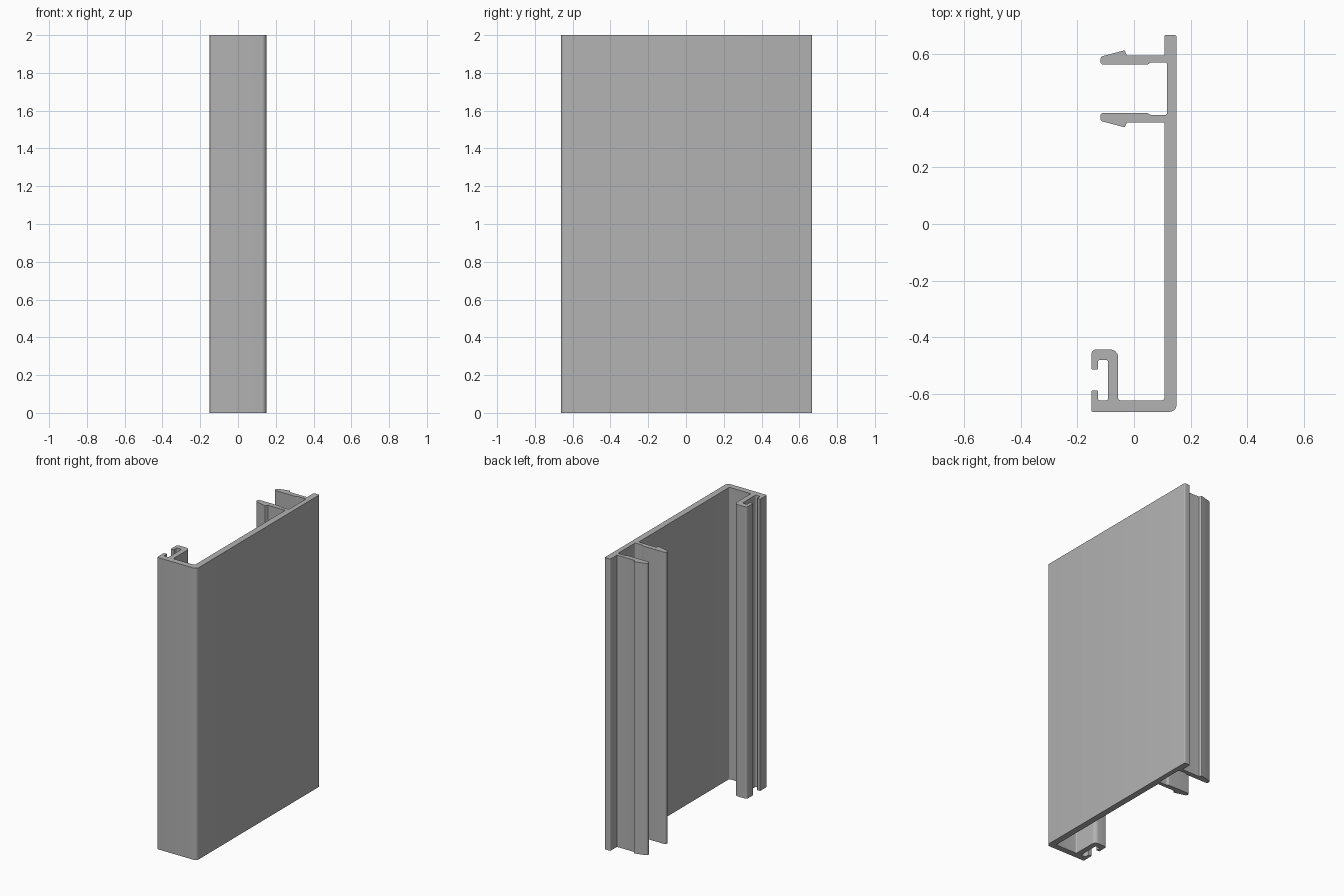
import bpy
import bmesh
import math
from mathutils import Vector

if "Cube" in bpy.data.objects:
    bpy.data.objects.remove(bpy.data.objects["Cube"], do_unlink=True)

LENGTH = 2.0
CLIP_AXIS = 0.477  # the two snap clips mirror about this y

# Material
metal = bpy.data.materials.new("plain grey")
metal.use_nodes = True
grey = (0.45, 0.45, 0.45, 1)
metal.diffuse_color = grey
metal.node_tree.nodes["Principled BSDF"].inputs["Base Color"].default_value = grey


def rounded(corners, steps=6):
    """Turn (x, y, radius) corners into an outline with filleted corners."""
    outline = []
    for i, (x, y, r) in enumerate(corners):
        p = Vector((x, y))
        a = (Vector(corners[i - 1][:2]) - p).normalized()
        b = (Vector(corners[(i + 1) % len(corners)][:2]) - p).normalized()
        if r == 0:
            outline.append(p)
            continue
        half = a.angle(b) / 2
        centre = p + (a + b).normalized() * r / math.sin(half)
        start = p + a * r / math.tan(half) - centre
        end = p + b * r / math.tan(half) - centre
        sweep = math.pi - 2 * half
        for k in range(steps + 1):
            t = k / steps
            outline.append(centre + (start * math.sin((1 - t) * sweep)
                                     + end * math.sin(t * sweep)) / math.sin(sweep))
    return outline


# Snap clip: barbed arm from the rim side round to the channel side
upper_clip = [
    (0.107, 0.595, 0.003), (-0.025, 0.595, 0.003), (-0.033, 0.613, 0.003),
    (-0.119, 0.59, 0.013), (-0.119, 0.562, 0.012), (0.047, 0.562, 0.006),
    (0.06, 0.57, 0.006), (0.117, 0.57, 0.008),
]
lower_clip = [(x, 2 * CLIP_AXIS - y, r) for x, y, r in reversed(upper_clip)]

# Main wall with its rounded front corner and rear rim
wall = [
    (-0.15, -0.663, 0.005), (0.15, -0.663, 0.025),
    (0.15, 0.667, 0.006), (0.107, 0.667, 0.006),
]

# Hooked slot on the front return flange
slot = [
    (0.107, -0.622, 0.008), (-0.056, -0.622, 0.008), (-0.056, -0.443, 0.027),
    (-0.15, -0.443, 0.015), (-0.15, -0.513, 0.003), (-0.127, -0.513, 0.003),
    (-0.127, -0.48, 0.006), (-0.092, -0.48, 0.006), (-0.092, -0.622, 0.006),
    (-0.127, -0.622, 0.006), (-0.127, -0.588, 0.003), (-0.15, -0.588, 0.003),
]

# Extrude the whole section upwards
bm = bmesh.new()
outline = rounded(wall + upper_clip + lower_clip + slot)
base = bm.faces.new([bm.verts.new((p.x, p.y, 0)) for p in outline])
result = bmesh.ops.extrude_face_region(bm, geom=[base], use_keep_orig=True)
top = [v for v in result["geom"] if isinstance(v, bmesh.types.BMVert)]
bmesh.ops.translate(bm, verts=top, vec=(0, 0, LENGTH))
bmesh.ops.recalc_face_normals(bm, faces=bm.faces[:])

mesh = bpy.data.meshes.new("extruded_panel_profile")
bm.to_mesh(mesh)
bm.free()
mesh.materials.append(metal)
panel = bpy.data.objects.new("extruded_panel_profile", mesh)
bpy.context.collection.objects.link(panel)

bpy.ops.object.select_all(action="DESELECT")
panel.select_set(True)
bpy.context.view_layer.objects.active = panel
bpy.ops.object.shade_smooth_by_angle(angle=math.radians(30))
